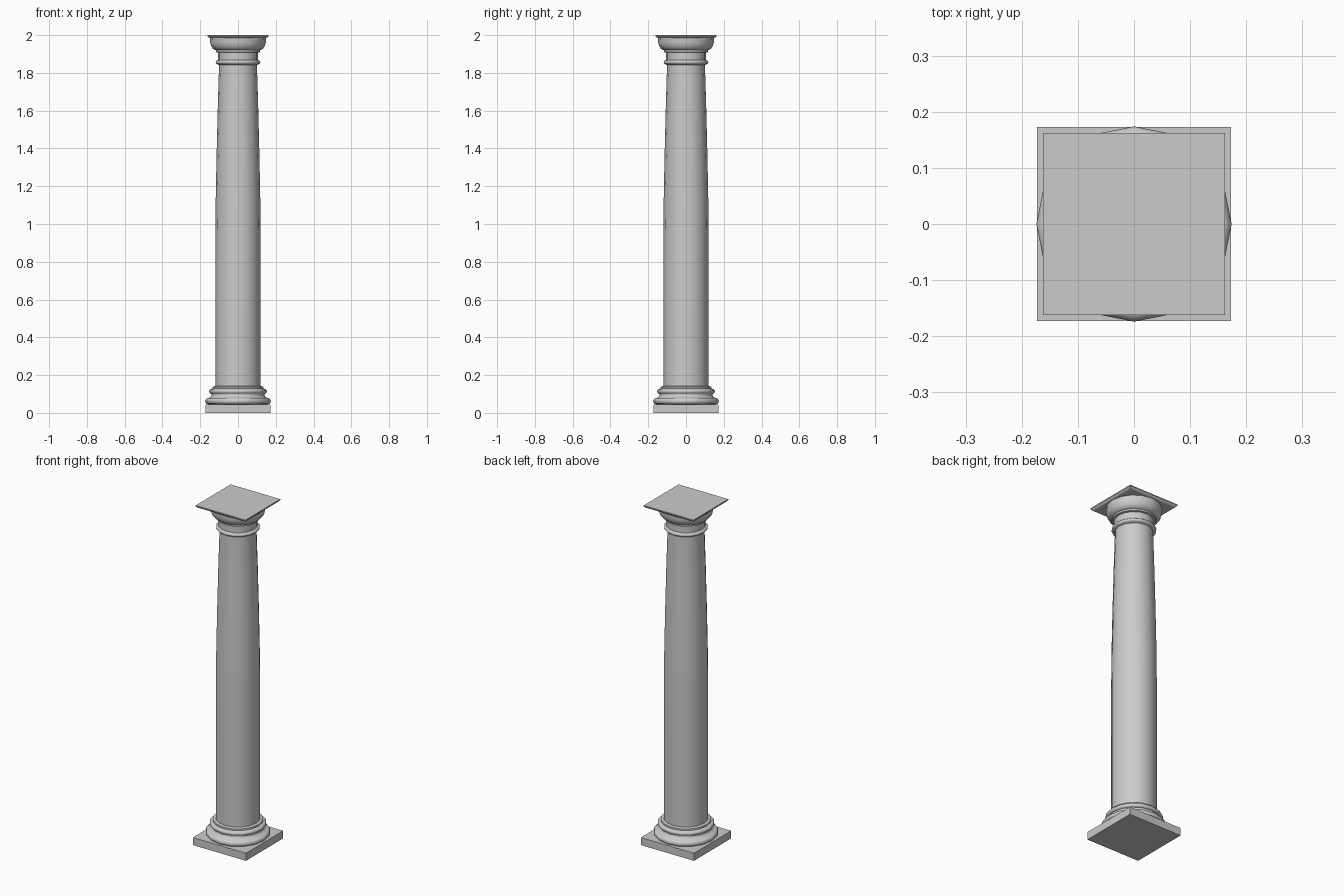
import bpy, bmesh
from math import cos, sin, pi, radians

if "Cube" in bpy.data.objects:
    bpy.data.objects.remove(bpy.data.objects["Cube"])

SIDES = 16


def finish(name, bm, smooth_angle=None):
    bmesh.ops.recalc_face_normals(bm, faces=bm.faces)
    mesh = bpy.data.meshes.new(name)
    bm.to_mesh(mesh)
    bm.free()
    obj = bpy.data.objects.new(name, mesh)
    bpy.context.collection.objects.link(obj)
    if smooth_angle:
        bpy.ops.object.select_all(action='DESELECT')
        bpy.context.view_layer.objects.active = obj
        obj.select_set(True)
        bpy.ops.object.shade_smooth_by_angle(angle=radians(smooth_angle))
    return obj


def loft(name, profile, sides, start=0.0, smooth_angle=None):
    """Stack regular rings of (radius, z), bridge them and cap both ends."""
    bm = bmesh.new()
    rings = [[bm.verts.new((r * cos(start + 2 * pi * i / sides),
                            r * sin(start + 2 * pi * i / sides), z))
              for i in range(sides)] for r, z in profile]
    for a, b in zip(rings, rings[1:]):
        for i in range(sides):
            j = (i + 1) % sides
            bm.faces.new((a[i], a[j], b[j], b[i]))
    bm.faces.new(rings[0])
    bm.faces.new(rings[-1])
    return finish(name, bm, smooth_angle)


def square(name, profile):
    """Square slab from (half width, z) pairs."""
    return loft(name, [(h * 2 ** 0.5, z) for h, z in profile], 4, pi / 4)


def bulge(r, depth, z0, z1, steps=6):
    """Half-round moulding profile swelling from r to r + depth."""
    return [(r + depth * sin(pi * k / steps),
             (z0 + z1) / 2 - (z1 - z0) / 2 * cos(pi * k / steps))
            for k in range(steps + 1)]


# Square foot
square("plinth", [(0.173, 0), (0.173, 0.045)])

# Two rounded rings with a hollow between, and a fillet under the shaft
loft("base_mouldings",
     bulge(0.155, 0.019, 0.045, 0.080)
     + [(0.147, 0.084), (0.141, 0.092), (0.141, 0.100)]
     + bulge(0.142, 0.011, 0.102, 0.126)
     + [(0.135, 0.128), (0.135, 0.138), (0.12, 0.142)],
     SIDES, smooth_angle=40)

# Shaft: straight below, gently tapering above
loft("shaft",
     [(0.12, 0.14), (0.12, 0.90), (0.118, 1.13), (0.113, 1.38),
      (0.107, 1.62), (0.101, 1.82), (0.101, 1.845)],
     SIDES, smooth_angle=40)

# Neck ring, necking and swelling cushion
loft("capital",
     [(0.105, 1.843)] + bulge(0.110, 0.008, 1.847, 1.866)
     + [(0.105, 1.868), (0.105, 1.908), (0.117, 1.910), (0.117, 1.920),
        (0.124, 1.922), (0.135, 1.931), (0.143, 1.945), (0.147, 1.962),
        (0.148, 1.986)],
     SIDES, smooth_angle=40)

# Thin square top slab with flared edge
square("abacus", [(0.150, 1.984), (0.156, 1.987), (0.162, 1.994), (0.162, 2.0)])
